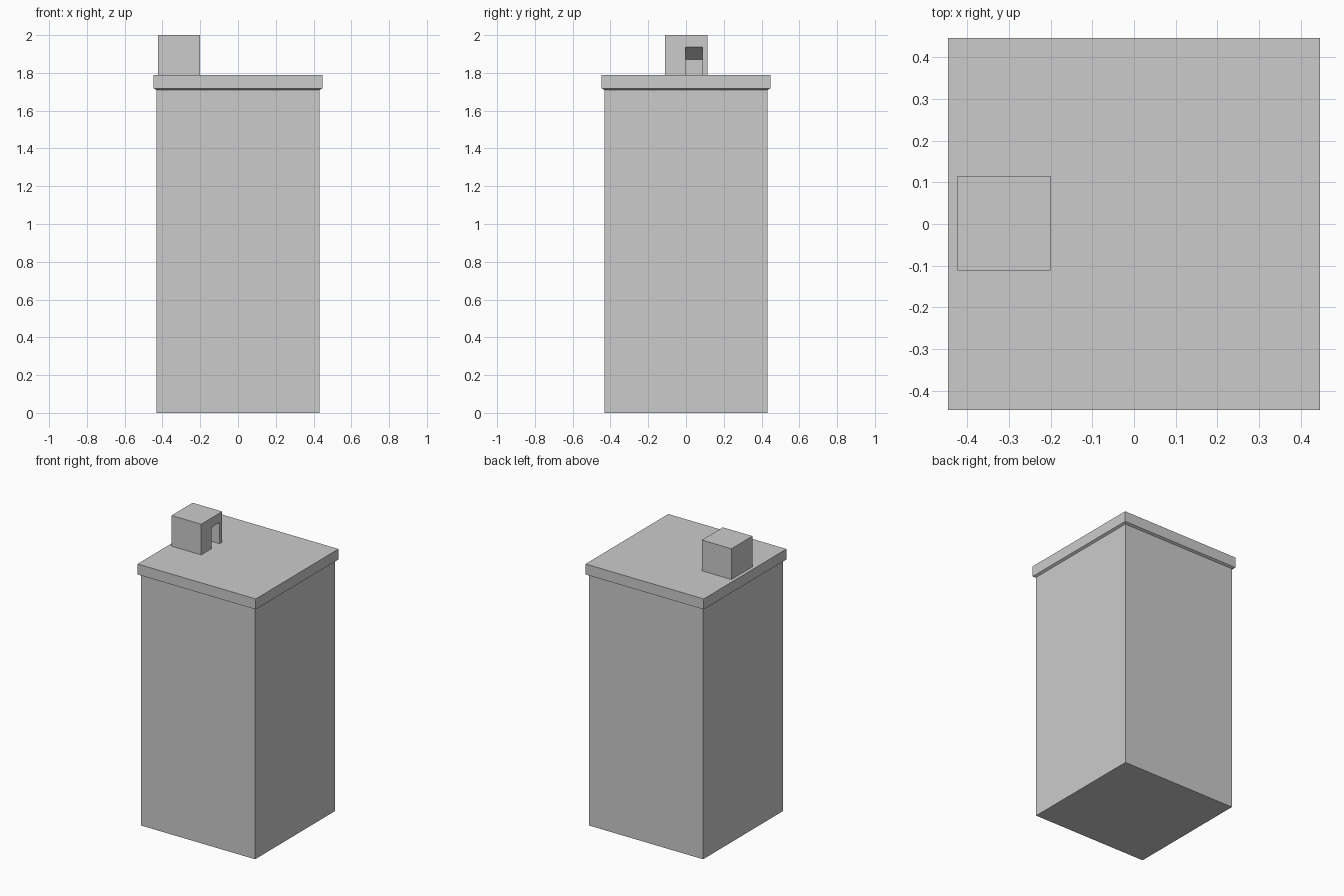
import bpy, bmesh

if "Cube" in bpy.data.objects:
    bpy.data.objects.remove(bpy.data.objects["Cube"])


def make_object(name, bm):
    bmesh.ops.recalc_face_normals(bm, faces=bm.faces)
    mesh = bpy.data.meshes.new(name)
    bm.to_mesh(mesh)
    bm.free()
    obj = bpy.data.objects.new(name, mesh)
    bpy.context.collection.objects.link(obj)
    return obj


def square_stack(name, levels):
    """Solid made of square rings given as (half width, z)."""
    bm = bmesh.new()
    rings = [[bm.verts.new((sx * h, sy * h, z))
              for sx, sy in ((-1, -1), (1, -1), (1, 1), (-1, 1))]
             for h, z in levels]
    bm.faces.new(rings[0])
    bm.faces.new(rings[-1])
    for a, b in zip(rings, rings[1:]):
        for i in range(4):
            j = (i + 1) % 4
            bm.faces.new((a[i], a[j], b[j], b[i]))
    return make_object(name, bm)


def xz_prism(name, profile, y0, y1):
    """Extrude an (x, z) profile from y0 to y1."""
    bm = bmesh.new()
    face = bm.faces.new([bm.verts.new((x, y0, z)) for x, z in profile])
    ext = bmesh.ops.extrude_face_region(bm, geom=[face])
    verts = [v for v in ext["geom"] if isinstance(v, bmesh.types.BMVert)]
    bmesh.ops.translate(bm, verts=verts, vec=(0, y1 - y0, 0))
    return make_object(name, bm)


# Tower shaft, flaring under an overhanging roof slab
square_stack("tower_with_roof_slab",
             [(0.432, 0), (0.432, 1.71), (0.447, 1.718), (0.447, 1.79)])

# Rooftop stair hut
hut = xz_prism("stair_hut",
               [(-0.424, 1.79), (-0.2, 1.79), (-0.2, 2.0), (-0.424, 2.0)],
               -0.112, 0.115)

# Doorway recess with a ceiling that slopes down inwards
cutter = xz_prism("doorway_cutter",
                  [(-0.28, 1.75), (-0.1, 1.75), (-0.1, 1.936),
                   (-0.2, 1.936), (-0.28, 1.87)],
                  -0.003, 0.088)
cutter.hide_render = True
cutter.hide_set(True)
mod = hut.modifiers.new("doorway", 'BOOLEAN')
mod.operation = 'DIFFERENCE'
mod.solver = 'EXACT'
mod.object = cutter
